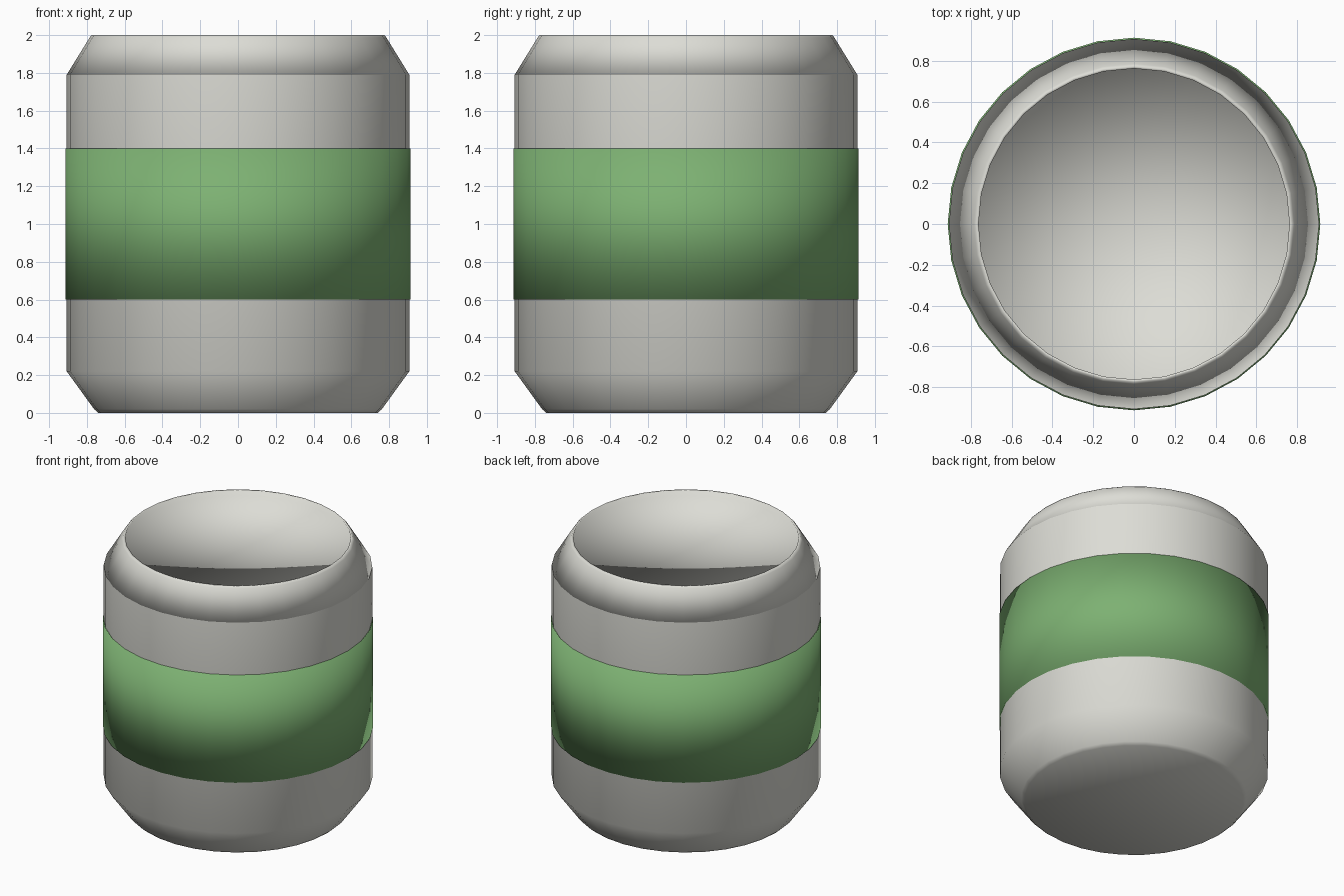
import bpy
import bmesh
import math

SEGMENTS = 32

cube = bpy.data.objects.get("Cube")
if cube:
    bpy.data.objects.remove(cube, do_unlink=True)


def make_material(name, rgb):
    mat = bpy.data.materials.new(name)
    mat.use_nodes = True
    mat.diffuse_color = (*rgb, 1)
    bsdf = next(n for n in mat.node_tree.nodes if n.type == 'BSDF_PRINCIPLED')
    bsdf.inputs["Base Color"].default_value = (*rgb, 1)
    return mat


def lathe(name, profile, material, smooth_angle=None):
    """Spin a (radius, height) profile around the z axis."""
    bm = bmesh.new()
    verts = [bm.verts.new((r, 0, z)) for r, z in profile]
    edges = [bm.edges.new(pair) for pair in zip(verts, verts[1:])]
    bmesh.ops.spin(bm, geom=verts + edges, cent=(0, 0, 0), axis=(0, 0, 1),
                   angle=math.tau, steps=SEGMENTS, use_duplicate=False)
    bmesh.ops.remove_doubles(bm, verts=bm.verts, dist=0.0005)
    bmesh.ops.recalc_face_normals(bm, faces=bm.faces)
    mesh = bpy.data.meshes.new(name)
    bm.to_mesh(mesh)
    bm.free()
    mesh.materials.append(material)
    obj = bpy.data.objects.new(name, mesh)
    bpy.context.collection.objects.link(obj)
    bpy.ops.object.select_all(action='DESELECT')
    obj.select_set(True)
    bpy.context.view_layer.objects.active = obj
    if smooth_angle is None:
        bpy.ops.object.shade_smooth()
    else:
        bpy.ops.object.shade_smooth_by_angle(angle=math.radians(smooth_angle))
    return obj


metal = make_material("pale_metal", (0.72, 0.72, 0.67))
green = make_material("green_label", (0.205, 0.44, 0.17))

# Can body with tapered foot, closed above by the lid
lathe("can_body", [(0, 0), (0.74, 0), (0.762, 0.02), (0.907, 0.22),
                   (0.907, 1.79)], metal, 60)

# Tapered lid with a thin rim and a shallow recessed top
lathe("can_lid", [(0, 1.79), (0.907, 1.79), (0.785, 1.988), (0.775, 2),
                  (0.762, 2), (0.762, 1.96), (0, 1.96)], metal)

# Label band wrapped around the middle
lathe("label_band", [(0, 0.6), (0.913, 0.6), (0.913, 1.4), (0, 1.4)], green)
